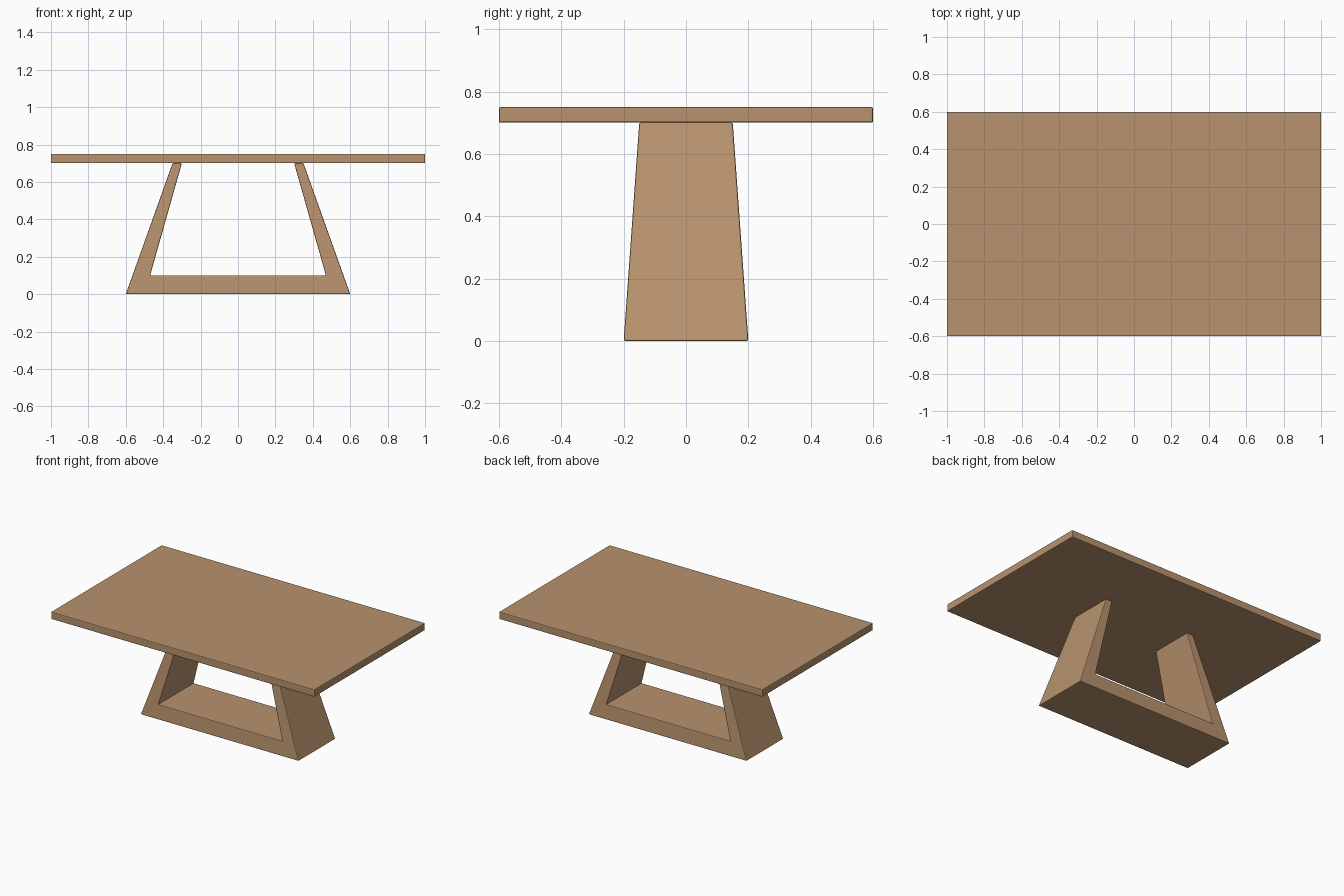
import bpy
import bmesh

if "Cube" in bpy.data.objects:
    bpy.data.objects.remove(bpy.data.objects["Cube"])

wood = bpy.data.materials.new("warm wood")
wood.diffuse_color = (0.48, 0.29, 0.155, 1)
wood.use_nodes = True
wood.node_tree.nodes["Principled BSDF"].inputs["Base Color"].default_value = wood.diffuse_color


def make_part(name, profile, half_depth, bevel=0.005):
    """Extrude an x-z profile along y; half_depth(z) gives the taper."""
    bm = bmesh.new()
    front = [bm.verts.new((x, -half_depth(z), z)) for x, z in profile]
    back = [bm.verts.new((x, half_depth(z), z)) for x, z in profile]
    bm.faces.new(front)
    bm.faces.new(back[::-1])
    n = len(profile)
    for i in range(n):
        j = (i + 1) % n
        bm.faces.new((front[i], back[i], back[j], front[j]))
    bmesh.ops.recalc_face_normals(bm, faces=bm.faces)
    mesh = bpy.data.meshes.new(name)
    bm.to_mesh(mesh)
    bm.free()
    mesh.materials.append(wood)
    obj = bpy.data.objects.new(name, mesh)
    bpy.context.collection.objects.link(obj)
    # Slightly eased edges
    mod = obj.modifiers.new("eased edges", 'BEVEL')
    mod.width = bevel
    mod.segments = 2
    mod.limit_method = 'ANGLE'
    return obj


# Rectangular tabletop
make_part("tabletop", [(-1, 0.70), (1, 0.70), (1, 0.75), (-1, 0.75)],
          lambda z: 0.6)

# Open trapezoid pedestal: two leaning legs joined by a floor beam
right_half = [(0.60, 0.0), (0.35, 0.70), (0.30, 0.70), (0.47, 0.10)]
left_half = [(-x, z) for x, z in reversed(right_half)]
make_part("pedestal_base", right_half + left_half,
          lambda z: 0.20 - 0.05 * z / 0.70)
